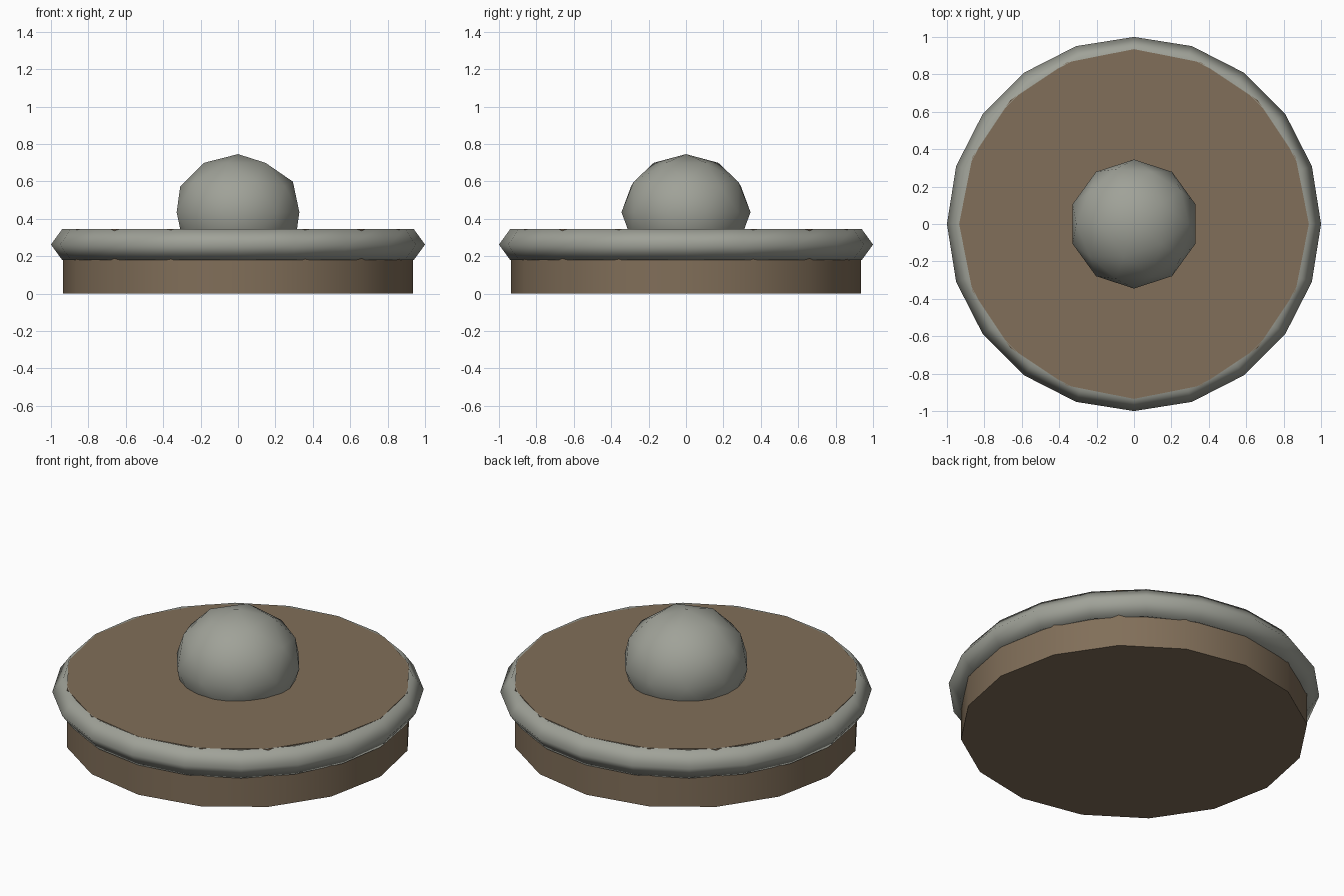
import bpy
import math

cube = bpy.data.objects.get("Cube")
if cube:
    bpy.data.objects.remove(cube, do_unlink=True)


def make_material(name, rgb):
    mat = bpy.data.materials.new(name)
    mat.use_nodes = True
    color = (*rgb, 1.0)
    mat.diffuse_color = color
    bsdf = mat.node_tree.nodes["Principled BSDF"]
    bsdf.inputs["Base Color"].default_value = color
    bsdf.inputs["Roughness"].default_value = 0.8
    return mat


def finish(name, mat):
    obj = bpy.context.object
    obj.name = name
    obj.data.name = name
    obj.data.materials.append(mat)
    return obj


wood = make_material("brown wood", (0.22, 0.158, 0.10))
metal = make_material("grey metal", (0.35, 0.36, 0.315))

# Wooden disc: smooth wall, flat caps
DISC_TOP = 0.345
bpy.ops.mesh.primitive_cylinder_add(vertices=16, radius=0.935, depth=DISC_TOP,
                                    location=(0, 0, DISC_TOP / 2))
finish("wooden_disc", wood)
bpy.ops.object.shade_smooth_by_angle(angle=math.radians(30))

# Metal rim: ring with a five-sided section pointing outwards
RIM = 0.088
bpy.ops.mesh.primitive_torus_add(major_segments=20, minor_segments=5,
                                 major_radius=1 - RIM, minor_radius=RIM,
                                 location=(0, 0, 0.262))
finish("metal_rim", metal)
bpy.ops.object.shade_smooth()

# Central boss: slightly flattened ball sunk into the disc
bpy.ops.mesh.primitive_ico_sphere_add(subdivisions=2, radius=0.345,
                                      location=(0, 0, 0.435),
                                      rotation=(0, 0, math.pi))
boss = finish("central_boss", metal)
boss.scale.z = 0.9
bpy.ops.object.shade_smooth()
